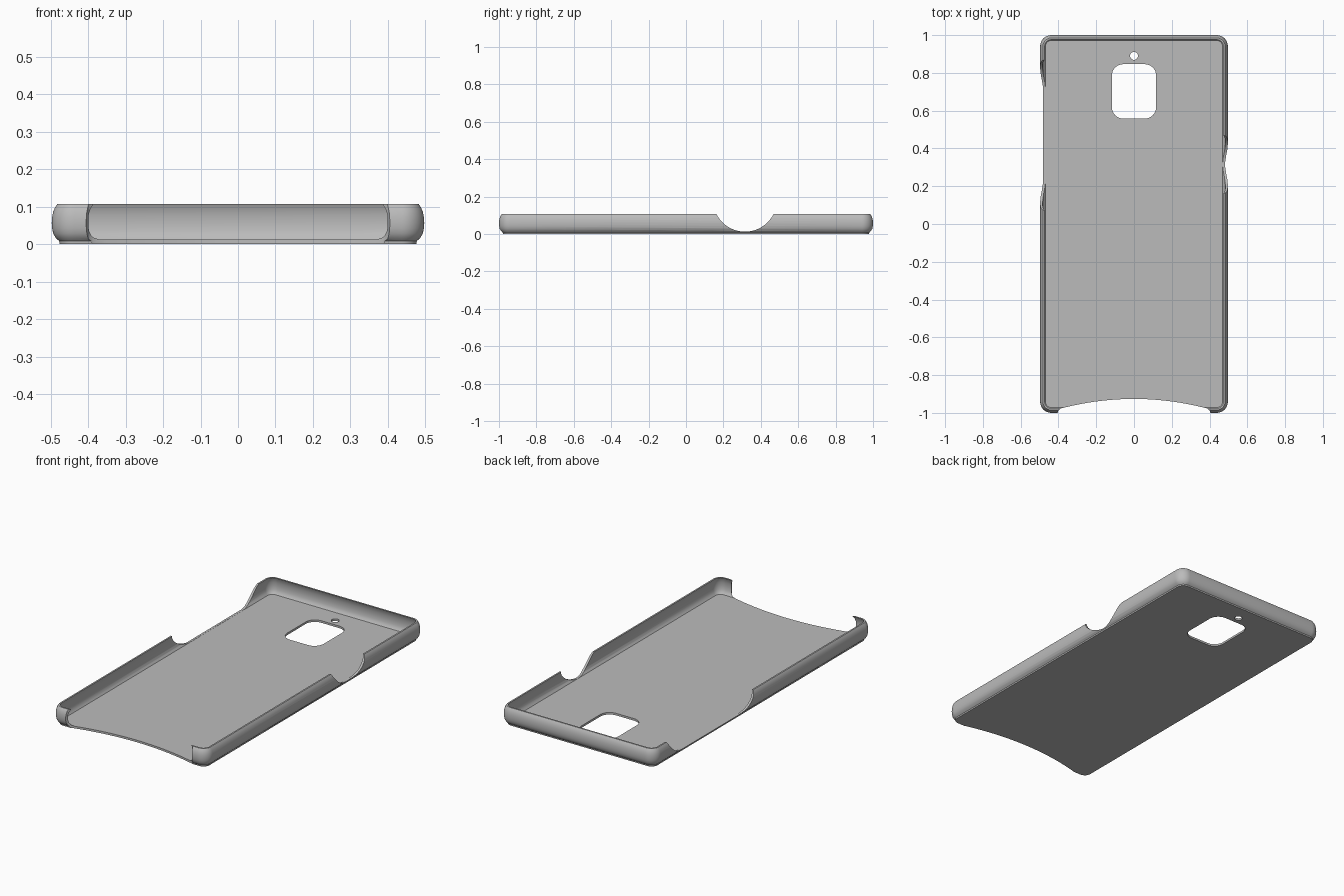
import bpy
import bmesh
from math import sin, cos, pi
from mathutils import Vector

cube = bpy.data.objects.get("Cube")
if cube:
    bpy.data.objects.remove(cube, do_unlink=True)

HALF_X, HALF_Y, CORNER = 0.497, 1.0, 0.06
HEIGHT, FLOOR = 0.107, 0.012

grey = bpy.data.materials.new("case_grey")
grey.use_nodes = True
colour = (0.5, 0.5, 0.5, 1)
grey.diffuse_color = colour
grey.node_tree.nodes["Principled BSDF"].inputs["Base Color"].default_value = colour


def arc(cx, cy, r, start, end, steps=12):
    angles = [start + (end - start) * i / steps for i in range(steps + 1)]
    return [(cx + r * cos(a), cy + r * sin(a)) for a in angles]


def rounded_rect(hx, hy, r, cy=0):
    pts = []
    for i, (sx, sy) in enumerate([(1, 1), (-1, 1), (-1, -1), (1, -1)]):
        pts += arc(sx * (hx - r), cy + sy * (hy - r), r, i * pi / 2, (i + 1) * pi / 2)
    return pts


def make_object(name, bm):
    bmesh.ops.recalc_face_normals(bm, faces=bm.faces)
    mesh = bpy.data.meshes.new(name)
    bm.to_mesh(mesh)
    bm.free()
    obj = bpy.data.objects.new(name, mesh)
    bpy.context.collection.objects.link(obj)
    return obj


def loft(name, rings):
    """Skin a stack of equal-length point rings and cap both ends."""
    bm = bmesh.new()
    loops = [[bm.verts.new(p) for p in ring] for ring in rings]
    for a, b in zip(loops, loops[1:]):
        for i in range(len(a)):
            j = (i + 1) % len(a)
            bm.faces.new((a[i], a[j], b[j], b[i]))
    bm.faces.new(loops[0])
    bm.faces.new(loops[-1])
    return make_object(name, bm)


def prism(name, outline, axis, lo, hi):
    """Extrude a 2D outline along the given axis (0, 1 or 2)."""
    def place(p, d):
        co = list(p)
        co.insert(axis, d)
        return Vector(co)
    return loft(name, [[place(p, d) for p in outline] for d in (lo, hi)])


def side_notch(name, y_start, y_end, lo, hi):
    """Bowl-ended opening in a side wall."""
    r, rise = 0.17, 0.0125
    outline = arc(y_start, rise + r, r, pi, 1.5 * pi, 20)
    outline += arc(y_end + 0.0005, rise + r, r, 1.5 * pi, 2 * pi, 20)
    return prism(name, outline, 0, lo, hi)


# Shell: wall section as (inset, height), going up the outside and down the inside
section = [(0.021, 0), (0.02, 0.008), (0.011, 0.016), (0.004, 0.028), (0.001, 0.042),
           (0, 0.056), (0.001, 0.072), (0.004, 0.086), (0.009, 0.098), (0.015, HEIGHT),
           (0.024, HEIGHT), (0.018, 0.094), (0.014, 0.076), (0.013, 0.056),
           (0.015, 0.036), (0.02, 0.022), (0.028, FLOOR)]
case = loft("case_shell", [
    [(x, y, z) for x, y in rounded_rect(HALF_X - d, HALF_Y - d, CORNER - d)]
    for d, z in section])
case.data.materials.append(grey)

# Openings
curve = [(0.385 * t / 12, -0.926 - 0.05 * (t / 12) ** 2) for t in range(-12, 13)]
front_arc = [(-0.41, -1.01), (-0.398, -0.985)] + curve + [(0.398, -0.985), (0.41, -1.01)]
mouth = rounded_rect(0.385, 0.1, 0.05, FLOOR + 0.1005)
cutters = [
    prism("camera_window_cutter", rounded_rect(0.117, 0.144, 0.06, 0.702), 2, -0.1, 0.2),
    prism("lens_hole_cutter", arc(0, 0.89, 0.021, 0, 2 * pi * 31 / 32, 31), 2, -0.1, 0.2),
    prism("front_arc_cutter", front_arc, 2, -0.1, 0.2),
    prism("front_mouth_cutter", mouth, 1, -1.1, -0.95),
    side_notch("left_notch_cutter", 0.315, 0.315, 0.45, 0.6),
    side_notch("right_notch_cutter", 0.225, 0.715, -0.6, -0.45),
]

bpy.context.view_layer.objects.active = case
for cutter in cutters:
    cutter.hide_render = True
    mod = case.modifiers.new(cutter.name, "BOOLEAN")
    mod.operation = "DIFFERENCE"
    mod.solver = "EXACT"
    mod.object = cutter
    bpy.ops.object.modifier_apply(modifier=mod.name)
    bpy.data.objects.remove(cutter, do_unlink=True)

# Smooth the rounded rim while keeping cut edges crisp
bpy.ops.object.select_all(action="DESELECT")
case.select_set(True)
bpy.ops.object.shade_smooth_by_angle(angle=pi / 6)
